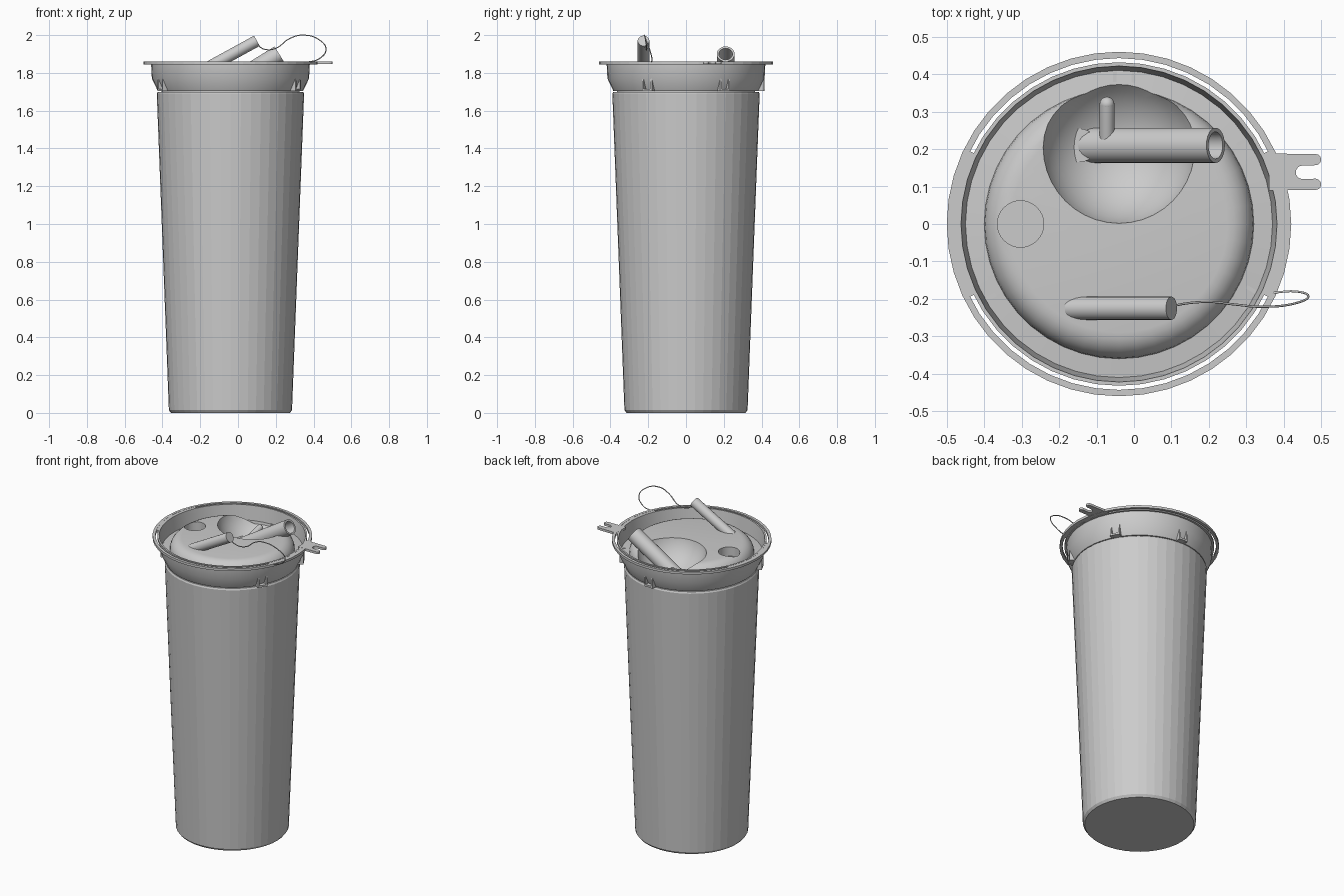
import bpy, bmesh, math
from mathutils import Vector, Matrix

cube = bpy.data.objects.get("Cube")
if cube:
    bpy.data.objects.remove(cube, do_unlink=True)

CX = -0.04      # cup axis
SIDES = 44

grey = bpy.data.materials.new("plain_grey")
grey.use_nodes = True
COLOR = (0.6, 0.6, 0.6, 1)
grey.diffuse_color = COLOR
grey.node_tree.nodes["Principled BSDF"].inputs["Base Color"].default_value = COLOR


def make(name, bm, smooth=None):
    bmesh.ops.recalc_face_normals(bm, faces=bm.faces)
    mesh = bpy.data.meshes.new(name)
    bm.to_mesh(mesh)
    bm.free()
    mesh.materials.append(grey)
    ob = bpy.data.objects.new(name, mesh)
    bpy.context.collection.objects.link(ob)
    if smooth:
        shade(ob, smooth)
    return ob


def shade(ob, angle):
    bpy.ops.object.select_all(action='DESELECT')
    ob.select_set(True)
    bpy.context.view_layer.objects.active = ob
    bpy.ops.object.shade_smooth_by_angle(angle=math.radians(angle))


def lathe(name, profile, closed=False, smooth=None):
    """Revolve (radius, height) points about the cup axis."""
    bm = bmesh.new()
    pts = [bm.verts.new((CX + r, 0, z)) for r, z in profile]
    edges = [bm.edges.new(p) for p in zip(pts, pts[1:])]
    if closed:
        edges.append(bm.edges.new((pts[-1], pts[0])))
    bmesh.ops.spin(bm, geom=pts + edges, cent=(CX, 0, 0), axis=(0, 0, 1),
                   angle=math.tau, steps=SIDES, use_duplicate=False)
    bmesh.ops.remove_doubles(bm, verts=bm.verts, dist=0.0005)
    return make(name, bm, smooth)


def prism(name, outline, z0, z1):
    """Extrude a flat outline upwards."""
    bm = bmesh.new()
    face = bm.faces.new([bm.verts.new((x, y, z0)) for x, y in outline])
    top = bmesh.ops.extrude_face_region(bm, geom=[face])["geom"]
    bmesh.ops.translate(bm, vec=(0, 0, z1 - z0),
                        verts=[v for v in top if isinstance(v, bmesh.types.BMVert)])
    return make(name, bm)


def arc(cx, cy, r, a0, a1, n):
    angles = [math.radians(a0 + (a1 - a0) * i / n) for i in range(n + 1)]
    return [(cx + r * math.cos(a), cy + r * math.sin(a)) for a in angles]


def rod(name, a, b, r, bore=0, sides=24):
    """Cylinder between two points, with an optional blind bore at the far end."""
    a, b = Vector(a), Vector(b)
    d = b - a
    bm = bmesh.new()
    place = Matrix.Translation((a + b) / 2) @ d.to_track_quat('Z', 'Y').to_matrix().to_4x4()
    bmesh.ops.create_cone(bm, cap_ends=True, segments=sides, radius1=r, radius2=r,
                          depth=d.length, matrix=place)
    if bore:
        end = max((f for f in bm.faces if len(f.verts) == sides),
                  key=lambda f: f.calc_center_median().dot(d))
        bmesh.ops.inset_region(bm, faces=[end], thickness=r - bore)
        inner = bmesh.ops.extrude_face_region(bm, geom=[end])["geom"]
        bmesh.ops.translate(bm, vec=-d * 0.8,
                            verts=[v for v in inner if isinstance(v, bmesh.types.BMVert)])
        bmesh.ops.delete(bm, geom=[end], context='FACES_ONLY') if end.is_valid else None
    return make(name, bm, 30)


def ball(name, centre, r, segments=40):
    bm = bmesh.new()
    bmesh.ops.create_uvsphere(bm, u_segments=segments, v_segments=segments // 2, radius=r,
                              matrix=Matrix.Translation(centre))
    return make(name, bm, 30)


def cut(ob, cutter):
    mod = ob.modifiers.new("cut", 'BOOLEAN')
    mod.operation = 'DIFFERENCE'
    mod.solver = 'EXACT'
    mod.object = cutter
    bpy.ops.object.select_all(action='DESELECT')
    ob.select_set(True)
    bpy.context.view_layer.objects.active = ob
    bpy.ops.object.modifier_apply(modifier=mod.name)
    bpy.data.objects.remove(cutter, do_unlink=True)


# Tapered cup, open at the top
lathe("cup_body", [(0, 0), (0.315, 0), (0.326, 0.015), (0.39, 1.69), (0.385, 1.7),
                   (0.373, 1.7), (0.32, 0.03), (0, 0.03)])

# Lid: flared collar, rim, channel and rounded dome
dome = [(0.29 + 0.07 * math.cos(t), 1.775 + 0.072 * math.sin(t))
        for t in (math.radians(a) for a in range(0, 91, 15))]
lid = lathe("lid", [(0, 1.6), (0.36, 1.6), (0.365, 1.705), (0.385, 1.705), (0.416, 1.77),
                    (0.42, 1.845), (0.432, 1.845), (0.432, 1.86), (0.422, 1.86),
                    (0.41, 1.77)] + dome + [(0, 1.85)])
cut(lid, ball("bowl_cutter", (CX, 0.205, 1.9), 0.21))
cut(lid, rod("hole_cutter", (-0.303, 0, 1.79), (-0.303, 0, 2), 0.062, sides=32))
shade(lid, 25)

# Outer hoop joined to the rim by two solid sectors
lathe("outer_hoop", [(0.443, 1.845), (0.46, 1.845), (0.46, 1.86), (0.443, 1.86)], True)
for name, mid in (("left_bridge", 0), ("right_bridge", 180)):
    prism(name, arc(CX, 0, 0.455, mid - 26, mid + 26, 10)
          + arc(CX, 0, 0.425, mid + 26, mid - 26, 10), 1.846, 1.859)

# Forked tab on the side of the rim
prism("forked_tab", [(0.36, 0.09)] + arc(0.485, 0.106, 0.015, -90, 90, 6)
      + arc(0.45, 0.138, 0.018, 270, 90, 8)
      + arc(0.485, 0.172, 0.015, -90, 90, 6) + [(0.36, 0.188)], 1.846, 1.86)

# Small lugs under the rim, each a pair of cheeks and a floor
for i, a in enumerate((30, 88, 206, 330)):
    bm = bmesh.new()
    turn = Matrix.Translation((CX, 0, 0)) @ Matrix.Rotation(math.radians(a), 4, 'Z')
    for y, z, w, h in ((-0.025, 1.738, 0.01, 0.07), (0.025, 1.738, 0.01, 0.07),
                       (0, 1.71, 0.06, 0.012)):
        bmesh.ops.create_cube(bm, size=1, matrix=turn @ Matrix.Translation((0.396, y, z))
                              @ Matrix.Diagonal((0.036, w, h, 1)))
    make(f"lug_{i + 1}", bm)

# Spout rising out of the bowl, with its port and side branch
rod("spout", (-0.13, 0.21, 1.685), (0.218, 0.21, 1.9), 0.047, bore=0.036)
rod("spout_port", (-0.145, 0.21, 1.66), (-0.145, 0.21, 1.728), 0.045)
rod("spout_branch", (-0.072, 0.21, 1.745), (-0.072, 0.32, 1.775), 0.02, sides=16)
ball("branch_tip", (-0.072, 0.32, 1.775), 0.02, 16)

# Slanted peg on the front of the lid
rod("peg", (-0.17, -0.225, 1.822), (0.1, -0.225, 1.97), 0.031)

# Thin looped tether from the peg to the rim
path = [(0.1, -0.22, 1.95), (0.14, -0.212, 1.925), (0.2, -0.208, 1.93), (0.27, -0.215, 1.98),
        (0.34, -0.221, 2.0), (0.43, -0.212, 1.975), (0.466, -0.193, 1.925),
        (0.43, -0.18, 1.875), (0.36, -0.185, 1.855)]
curve = bpy.data.curves.new("tether", 'CURVE')
curve.dimensions = '3D'
curve.bevel_depth = 0.003
curve.bevel_resolution = 1
curve.resolution_u = 6
spline = curve.splines.new('BEZIER')
spline.bezier_points.add(len(path) - 1)
for point, co in zip(spline.bezier_points, path):
    point.co = co
    point.handle_left_type = point.handle_right_type = 'AUTO'
curve.materials.append(grey)
bpy.context.collection.objects.link(bpy.data.objects.new("tether", curve))
